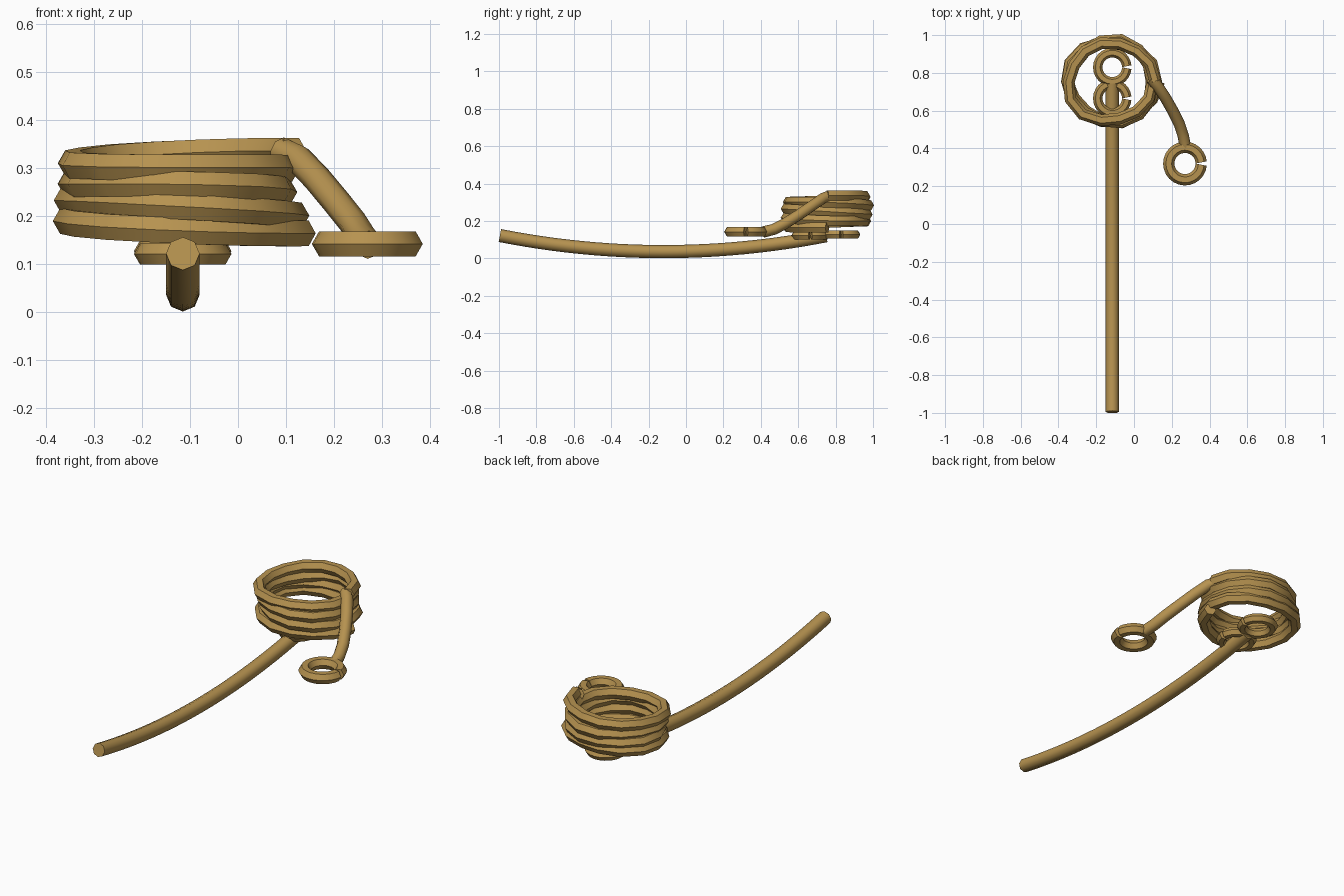
import bpy, bmesh
from math import sin, cos, pi, tau, radians
from mathutils import Vector

cube = bpy.data.objects.get("Cube")
if cube:
    bpy.data.objects.remove(cube, do_unlink=True)

color = (0.47, 0.29, 0.08, 1)
rope_mat = bpy.data.materials.new("tan rope")
rope_mat.use_nodes = True
rope_mat.diffuse_color = color
bsdf = rope_mat.node_tree.nodes["Principled BSDF"]
bsdf.inputs["Base Color"].default_value = color
bsdf.inputs["Roughness"].default_value = 0.8


def strand(name, path, radius, sides, smooth=35):
    """Sweep a regular polygon along a path and cap both ends."""
    pts = [Vector(p) for p in path]
    bm = bmesh.new()
    rings = []
    for i, p in enumerate(pts):
        tangent = (pts[min(i + 1, len(pts) - 1)] - pts[max(i - 1, 0)]).normalized()
        side = tangent.cross(Vector((0, 0, 1))).normalized()
        up = side.cross(tangent)
        rings.append([bm.verts.new(p + radius * (cos(tau * k / sides) * side + sin(tau * k / sides) * up))
                      for k in range(sides)])
    for a, b in zip(rings, rings[1:]):
        for k in range(sides):
            n = (k + 1) % sides
            bm.faces.new((a[k], a[n], b[n], b[k]))
    bm.faces.new(rings[0])
    bm.faces.new(rings[-1])
    bmesh.ops.recalc_face_normals(bm, faces=bm.faces)
    mesh = bpy.data.meshes.new(name)
    bm.to_mesh(mesh)
    bm.free()
    mesh.materials.append(rope_mat)
    obj = bpy.data.objects.new(name, mesh)
    bpy.context.collection.objects.link(obj)
    bpy.ops.object.select_all(action='DESELECT')
    obj.select_set(True)
    bpy.context.view_layer.objects.active = obj
    bpy.ops.object.shade_smooth_by_angle(angle=radians(smooth))
    return obj


def loop(name, x, y, z, major, minor):
    """Small rope ring with a narrow split on its left side."""
    gap = 0.07
    path = []
    for i in range(25):
        a = gap + (tau - 2 * gap) * i / 24
        path.append((x + major * cos(a), y + major * sin(a), z))
    strand(name, path, minor, 6)


# Long sagging rope
sag = []
for i in range(25):
    y = -0.995 + 1.745 * i / 24
    sag.append((-0.115, y, 0.036 + 0.112 * (y + 0.12) ** 2))
strand("long_rope", sag, 0.035, 8, 50)

# Loosely wound coil, rising clockwise with uneven turns
coil = []
turns, steps = 4, 14
for i in range(turns * steps + 1):
    t = i / steps
    a = -tau * t
    wobble = 0.009 * sin(a * 1.75 + 1) + 0.007 * cos(a * 3.25)
    r = 0.228 + wobble - 0.003 * t
    coil.append((-0.117 - 0.002 * t + r * cos(a) * 1.03,
                 0.755 + r * sin(a) * 0.96,
                 0.164 + 0.043 * t + 0.006 * sin(a * 1.25)))
strand("rope_coil", coil, 0.031, 6)

# Loose tail hanging off the coil
strand("rope_tail", [(0.09, 0.77, 0.335), (0.125, 0.73, 0.32), (0.165, 0.67, 0.278),
                     (0.205, 0.60, 0.23), (0.24, 0.53, 0.186), (0.26, 0.47, 0.155),
                     (0.272, 0.41, 0.14)], 0.03, 8, 50)

# End rings
loop("tail_ring", 0.27, 0.32, 0.142, 0.086, 0.03)
loop("rear_ring", -0.115, 0.83, 0.127, 0.077, 0.025)
loop("inner_ring", -0.115, 0.665, 0.121, 0.077, 0.025)
